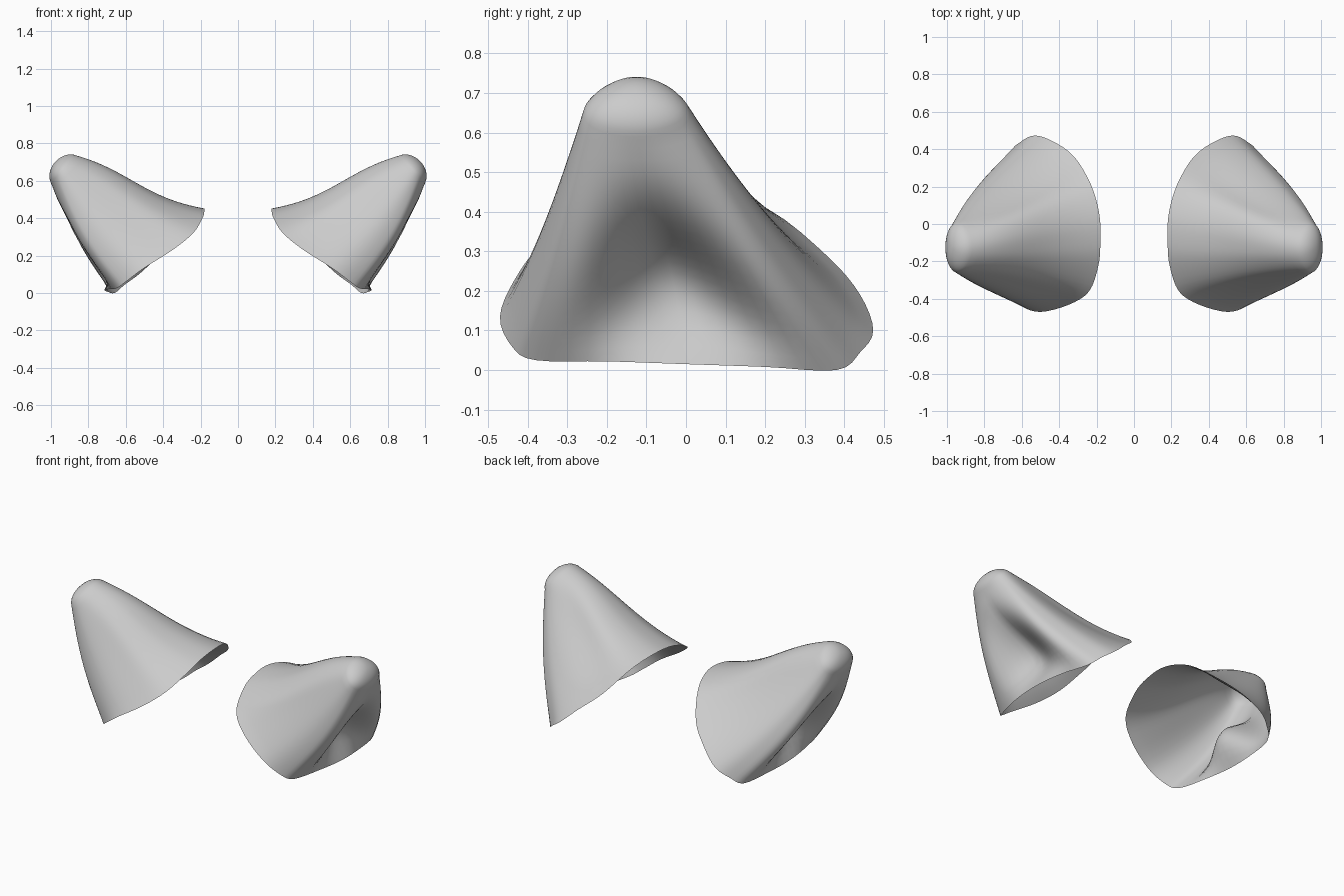
import bpy, bmesh, math
from mathutils import Vector

cube = bpy.data.objects.get("Cube")
if cube:
    bpy.data.objects.remove(cube)

mat = bpy.data.materials.new("light_grey")
mat.use_nodes = True
mat.diffuse_color = (0.6, 0.6, 0.6, 1)
mat.node_tree.nodes["Principled BSDF"].inputs["Base Color"].default_value = (0.6, 0.6, 0.6, 1)

# Open base rim, starting at the middle of the outer edge and going to the back
RIM = [Vector(p) for p in (
    (.715, 0, .015), (.70, .2, .008), (.66, .38, 0), (.605, .44, .045), (.53, .473, .1),
    (.43, .44, .19), (.32, .36, .285), (.23, .21, .405), (.185, .05, .45), (.18, -.1, .44),
    (.19, -.22, .4), (.24, -.36, .32), (.35, -.432, .23), (.5, -.47, .135),
    (.6, -.44, .06), (.65, -.38, .025), (.695, -.2, .022))]
BASE = Vector((.45, 0, .22))
TIP = Vector((.914, -.125, .645))
OUT = Vector((.68, 0, -.73))       # across the ear, towards its outer side
AXIS = Vector((.73, 0, .68))       # along the ear
SIDE = Vector((0, 1, 0))
DISH = Vector((-.9, 0, .44))       # direction the outer hollow is pushed in
STEPS, RINGS, CAPS = 4, 20, 7


def smooth_loop(pts, steps):
    """Closed Catmull-Rom curve through the points."""
    n, out = len(pts), []
    for i in range(n):
        a, b, c, d = (pts[(i + k) % n] for k in (-1, 0, 1, 2))
        for j in range(steps):
            t = j / steps
            out.append(b + (c - a) * t / 2 + (a * 2 - b * 5 + c * 4 - d) * t**2 / 2
                       + (b * 3 - a - c * 3 + d) * t**3 / 2)
    return out


def tip_point(ang, phi):
    """Point on the rounded, egg-shaped tip."""
    width = .138 * (1 + .2 * math.cos(ang))
    ring = OUT * .105 * math.cos(ang) + SIDE * width * math.sin(ang)
    return TIP + ring * math.cos(phi) + AXIS * .085 * math.sin(phi)


def wall_point(p, ang, s):
    """Point on the wall: hollow outer side, full flanges and waisted faces."""
    q = p.lerp(tip_point(ang, .3), s)
    turn, side = abs(ang), math.copysign(1, ang)
    middle = math.sin(math.pi * s)
    # Hollow on the outer side, between two fuller flanges
    across = math.cos(math.pi / 2 * min(1, turn / .85)) ** 1.4
    depth = math.sin(math.pi * min(1, s / .9)**.6) ** 2
    q += DISH * .15 * across * depth
    q -= DISH * .04 * max(0, math.cos(turn - .7))**4 * middle
    # Inner ridge, hollow near the rim and full near the tip
    q += OUT * .06 * max(0, -math.cos(ang)) * middle * (1 - 1.5 * s)
    # Front and back faces
    waist = max(0, math.cos(turn - 1.8))**6 * math.sin(math.pi * s**.7)
    return q - SIDE * (.015 + .04 * side) * waist


def make_ear(name, mirror):
    rim = smooth_loop(RIM, STEPS)
    angles = [math.atan2(p.y, (p - BASE).dot(OUT)) for p in rim]
    loops = [[wall_point(p, a, r / RINGS) for p, a in zip(rim, angles)]
             for r in range(RINGS + 1)]
    loops += [[tip_point(a, .3 + (math.pi / 2 - .3) * c / CAPS) for a in angles]
              for c in range(1, CAPS)]
    bm = bmesh.new()
    rows = [[bm.verts.new((p.x * mirror, p.y, p.z)) for p in loop] for loop in loops]
    n = len(rim)
    for low, high in zip(rows, rows[1:]):
        for i in range(n):
            j = (i + 1) % n
            bm.faces.new((low[i], low[j], high[j], high[i]))
    end = tip_point(0, math.pi / 2)
    apex = bm.verts.new((end.x * mirror, end.y, end.z))
    for i in range(n):
        bm.faces.new((rows[-1][i], rows[-1][(i + 1) % n], apex))
    # Make the outside of the shell face outwards
    bm.normal_update()
    if apex.normal.z < 0:
        bmesh.ops.reverse_faces(bm, faces=bm.faces)
    for f in bm.faces:
        f.smooth = True
    mesh = bpy.data.meshes.new(name)
    bm.to_mesh(mesh)
    bm.free()
    mesh.materials.append(mat)
    ear = bpy.data.objects.new(name, mesh)
    bpy.context.collection.objects.link(ear)


make_ear("left_ear", 1)
make_ear("right_ear", -1)
